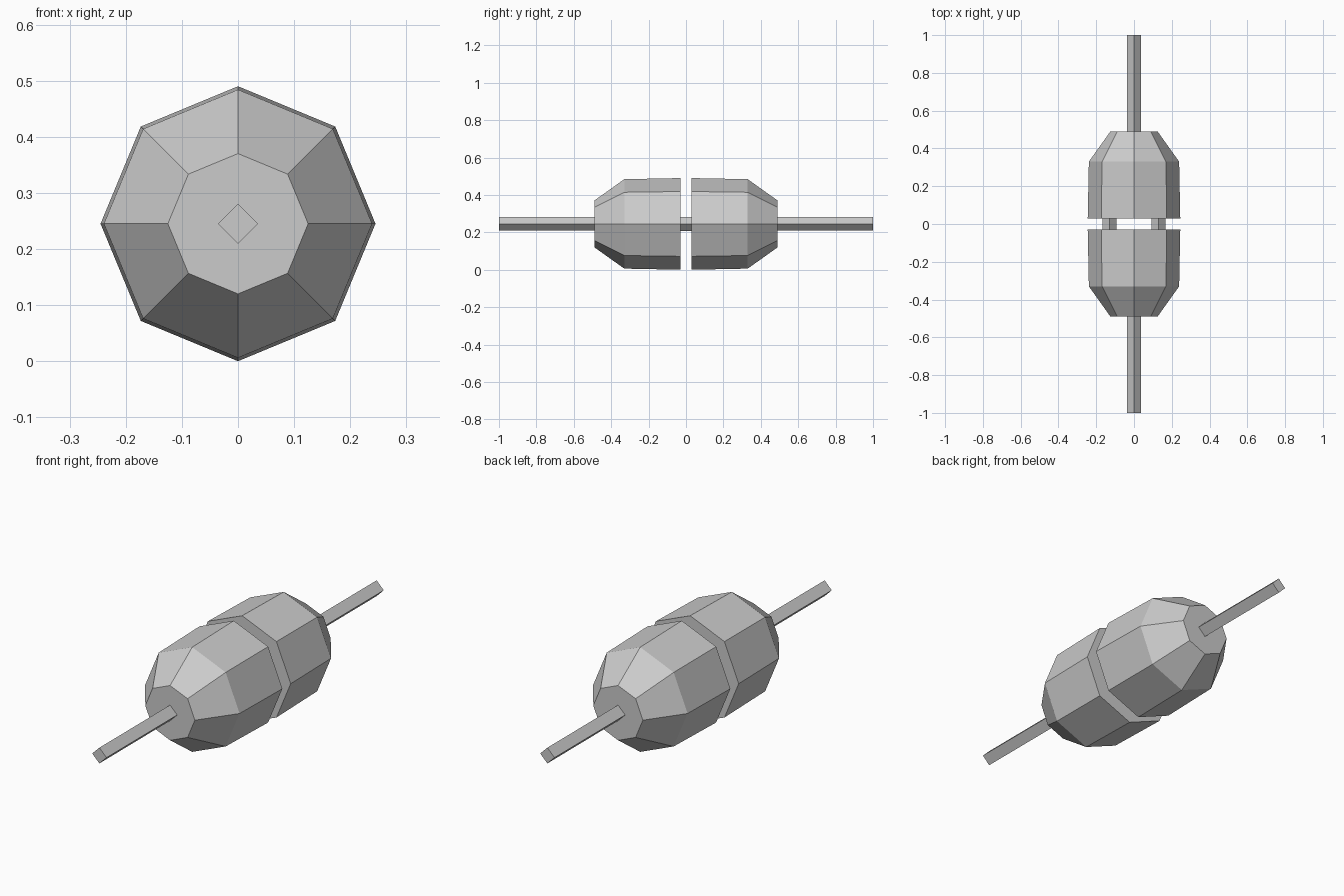
import bpy, bmesh
from math import cos, sin, tau

if "Cube" in bpy.data.objects:
    bpy.data.objects.remove(bpy.data.objects["Cube"])

ZC = 0.245  # height of the common axis


def lathe_y(name, profile, sides, x=0.0):
    """Closed faceted solid around the y axis; profile is (y, radius)."""
    bm = bmesh.new()
    rings = [[bm.verts.new((x + r * cos(tau * i / sides), y, ZC + r * sin(tau * i / sides)))
              for i in range(sides)] for y, r in profile]
    for a, b in zip(rings, rings[1:]):
        for i in range(sides):
            j = (i + 1) % sides
            bm.faces.new((a[i], a[j], b[j], b[i]))
    bm.faces.new(rings[0])
    bm.faces.new(rings[-1])
    bmesh.ops.recalc_face_normals(bm, faces=bm.faces)
    mesh = bpy.data.meshes.new(name)
    bm.to_mesh(mesh)
    bm.free()
    obj = bpy.data.objects.new(name, mesh)
    bpy.context.collection.objects.link(obj)
    return obj


# Connector housings and their cords, front and back
for side, s in (("front", -1), ("back", 1)):
    lathe_y(side + "_housing", [(s * 0.03, 0.245), (s * 0.33, 0.239), (s * 0.49, 0.125)], 8)
    lathe_y(side + "_cord", [(s * 0.485, 0.036), (s * 1.0, 0.036)], 4)

# Two pins bridging the gap
for side, x in (("left", -0.13), ("right", 0.13)):
    lathe_y(side + "_pin", [(-0.035, 0.037), (0.035, 0.037)], 4, x)
